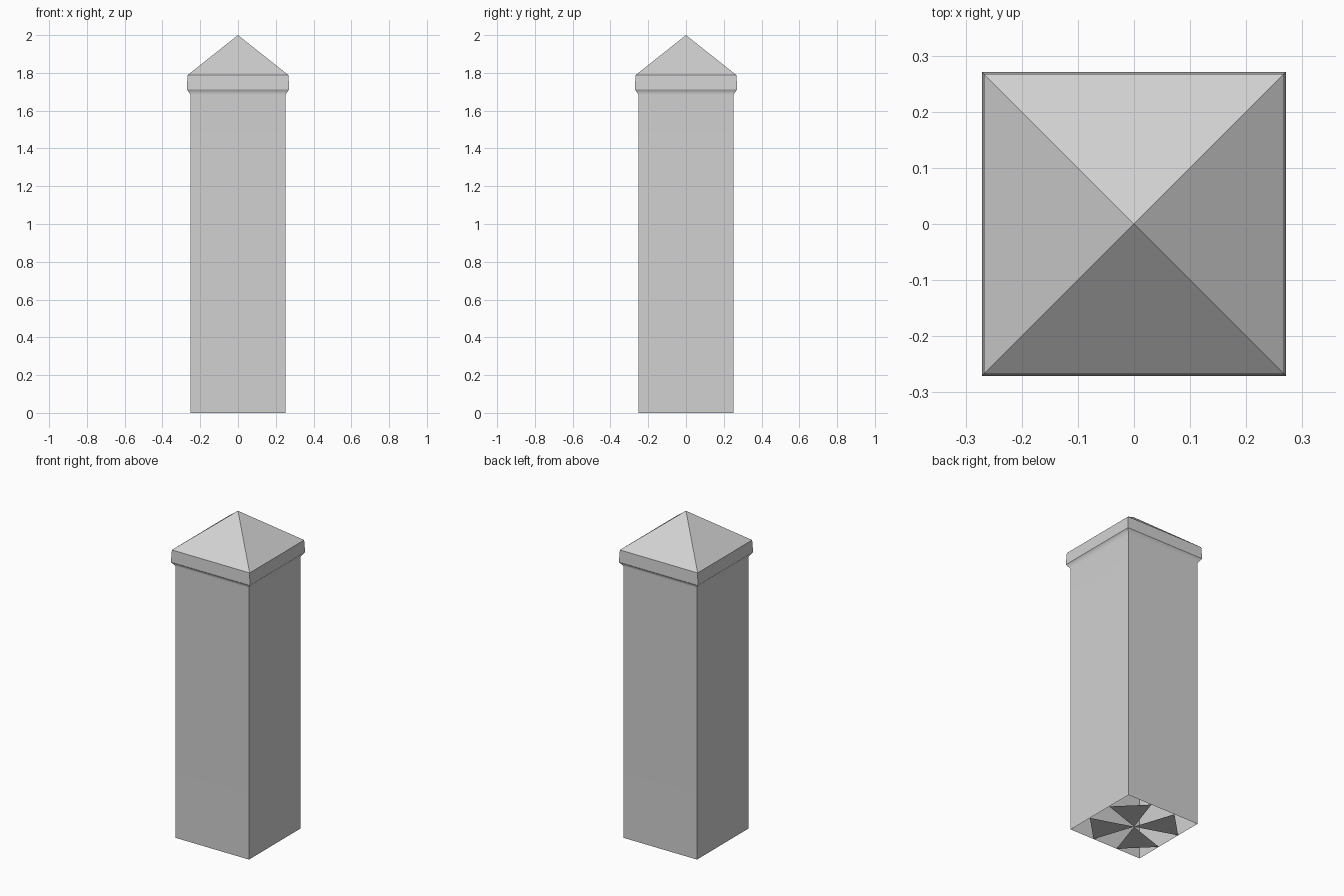
import bpy
import bmesh
import math

cube = bpy.data.objects.get("Cube")
if cube:
    bpy.data.objects.remove(cube, do_unlink=True)

# Single stone colour
stone = bpy.data.materials.new("light_grey")
stone.use_nodes = True
GREY = (0.64, 0.64, 0.64, 1)
stone.diffuse_color = GREY
stone.node_tree.nodes["Principled BSDF"].inputs["Base Color"].default_value = GREY

POST = 0.252          # half width of the shaft
COLLAR_BOTTOM = 1.685
CAP_BOTTOM = 1.713
CAP_EDGE = 0.271      # half width at the cap's lower rim
CORNERS = [(-1, -1), (1, -1), (1, 1), (-1, 1)]


def square_ring(bm, half, z):
    return [bm.verts.new((half * x, half * y, z)) for x, y in CORNERS]


def loft(bm, profile):
    """Join square rings given as (half width, height); return the last ring."""
    rings = [square_ring(bm, half, z) for half, z in profile]
    for low, high in zip(rings, rings[1:]):
        for i in range(4):
            j = (i + 1) % 4
            bm.faces.new((low[i], low[j], high[j], high[i]))
    return rings[-1]


def finish(bm, name):
    mesh = bpy.data.meshes.new(name)
    bm.to_mesh(mesh)
    bm.free()
    mesh.materials.append(stone)
    obj = bpy.data.objects.new(name, mesh)
    bpy.context.scene.collection.objects.link(obj)
    return obj


# Shaft: open square tube flaring softly into the collar under the cap
bm = bmesh.new()
loft(bm, [(POST, 0), (POST, COLLAR_BOTTOM), (CAP_EDGE, CAP_BOTTOM)])
shaft = finish(bm, "post_shaft")
bpy.ops.object.select_all(action="DESELECT")
shaft.select_set(True)
bpy.context.view_layer.objects.active = shaft
bpy.ops.object.shade_smooth_by_angle(angle=math.radians(45))
weighted = shaft.modifiers.new("weighted_normals", "WEIGHTED_NORMAL")
weighted.keep_sharp = True

# Cap: slightly tapered band with a pyramid roof
bm = bmesh.new()
eaves = loft(bm, [(CAP_EDGE, CAP_BOTTOM), (0.267, 1.788)])
apex = bm.verts.new((0, 0, 2))
for i in range(4):
    bm.faces.new((eaves[i], eaves[(i + 1) % 4], apex))
finish(bm, "pyramid_cap")

# Base: four triangles pointing at the centre, open in between
bm = bmesh.new()
centre = bm.verts.new((0, 0, 0))
for x, y in CORNERS:
    a = bm.verts.new((POST * x, POST * y / 3, 0))
    b = bm.verts.new((POST * x / 3, POST * y, 0))
    face = bm.faces.new((centre, a, b))
    face.normal_update()
    if face.normal.z > 0:
        face.normal_flip()
finish(bm, "base_cross")
